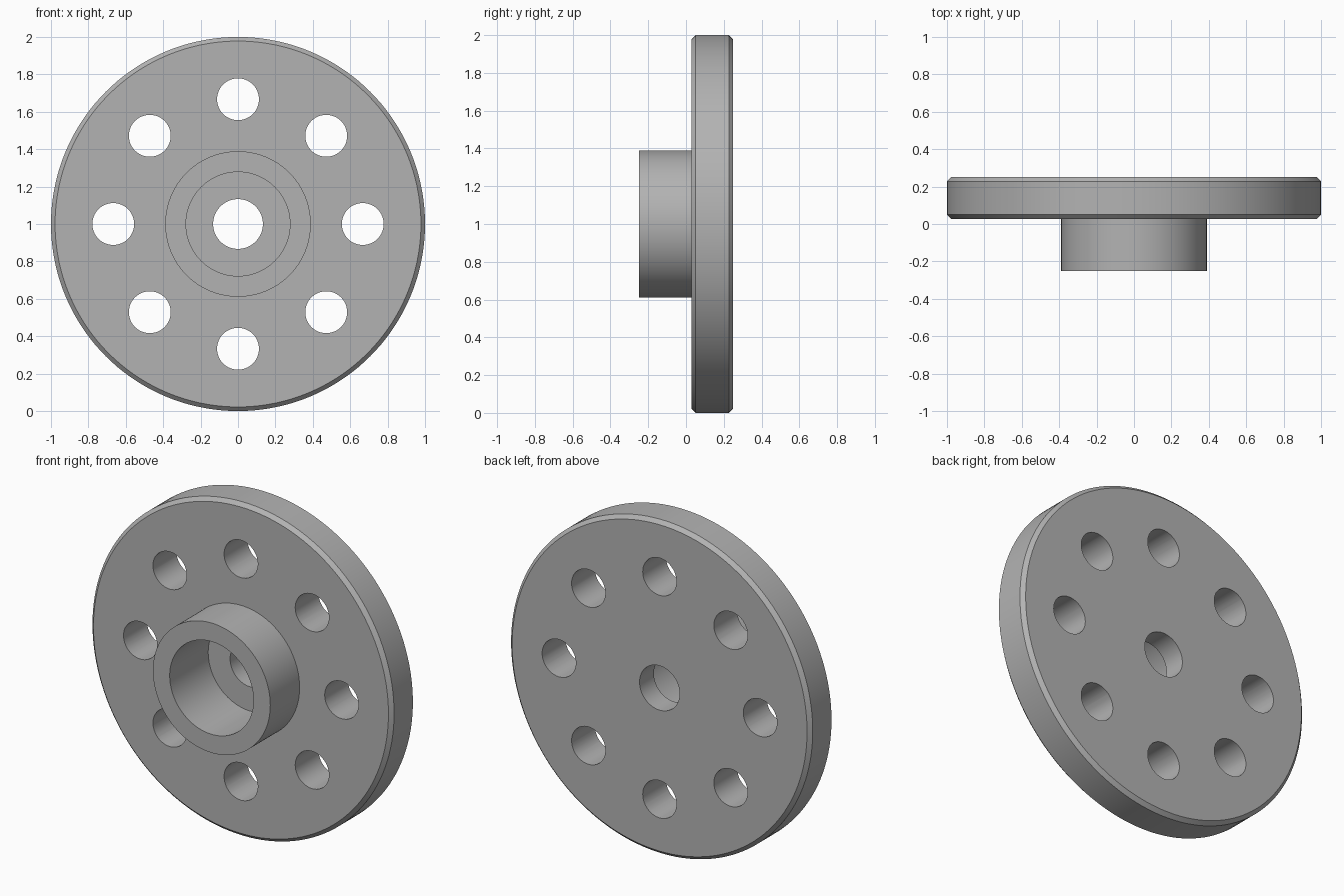
import bpy, bmesh
from math import cos, sin, pi, radians
from mathutils import Matrix, Vector

default = bpy.data.objects.get("Cube")
if default:
    bpy.data.objects.remove(default, do_unlink=True)

# Main dimensions
CENTRE_Z = 1.0
OUTER_R, HUB_R, BORE_R, SHAFT_R = 1.0, 0.389, 0.278, 0.133
FRONT, PLATE_FRONT, BORE_FLOOR, BACK = -0.25, 0.028, 0.115, 0.25
CHAMFER = 0.022
HOLE_COUNT, HOLE_R, HOLE_CIRCLE = 8, 0.112, 0.667

steel = bpy.data.materials.new("plain_grey")
grey = (0.45, 0.45, 0.45, 1.0)
steel.use_nodes = True
steel.diffuse_color = grey
steel.node_tree.nodes["Principled BSDF"].inputs["Base Color"].default_value = grey


def make_object(name, bm):
    bmesh.ops.recalc_face_normals(bm, faces=bm.faces)
    mesh = bpy.data.meshes.new(name)
    bm.to_mesh(mesh)
    bm.free()
    mesh.materials.append(steel)
    obj = bpy.data.objects.new(name, mesh)
    bpy.context.collection.objects.link(obj)
    return obj


def lathe(name, profile, steps=144):
    """Turn a closed (radius, y) profile about the horizontal y axis."""
    bm = bmesh.new()
    verts = [bm.verts.new((r, y, CENTRE_Z)) for r, y in profile]
    edges = [bm.edges.new((verts[i - 1], verts[i])) for i in range(len(verts))]
    bmesh.ops.spin(bm, geom=verts + edges, cent=(0, 0, CENTRE_Z), axis=(0, 1, 0),
                   angle=2 * pi, steps=steps, use_merge=True)
    bmesh.ops.remove_doubles(bm, verts=bm.verts, dist=0.0001)
    return make_object(name, bm)


# Flange plate with chamfered rim, hub, counterbore and shaft hole
flange = lathe("hub_flange", [
    (SHAFT_R, BACK), (OUTER_R - CHAMFER, BACK),
    (OUTER_R, BACK - CHAMFER), (OUTER_R, PLATE_FRONT + CHAMFER),
    (OUTER_R - CHAMFER, PLATE_FRONT), (HUB_R, PLATE_FRONT),
    (HUB_R, FRONT), (BORE_R, FRONT),
    (BORE_R, BORE_FLOOR), (SHAFT_R, BORE_FLOOR),
])

# Ring of bolt hole cutters
bm = bmesh.new()
for i in range(HOLE_COUNT):
    a = 2 * pi * i / HOLE_COUNT
    spot = Vector((HOLE_CIRCLE * cos(a), (PLATE_FRONT + BACK) / 2,
                   CENTRE_Z + HOLE_CIRCLE * sin(a)))
    bmesh.ops.create_cone(bm, cap_ends=True, segments=48, radius1=HOLE_R,
                          radius2=HOLE_R, depth=0.4,
                          matrix=Matrix.Translation(spot) @ Matrix.Rotation(pi / 2, 4, 'X'))
cutter = make_object("bolt_hole_cutter", bm)
cutter.hide_render = True

# Cut the bolt holes and apply, then drop the cutter
bpy.ops.object.select_all(action='DESELECT')
bpy.context.view_layer.objects.active = flange
flange.select_set(True)
cut = flange.modifiers.new("bolt_holes", 'BOOLEAN')
cut.operation = 'DIFFERENCE'
cut.solver = 'EXACT'
cut.object = cutter
bpy.ops.object.modifier_apply(modifier=cut.name)
bpy.data.objects.remove(cutter, do_unlink=True)

# Smooth round walls, crisp rims
bpy.ops.object.shade_smooth_by_angle(angle=radians(30))
